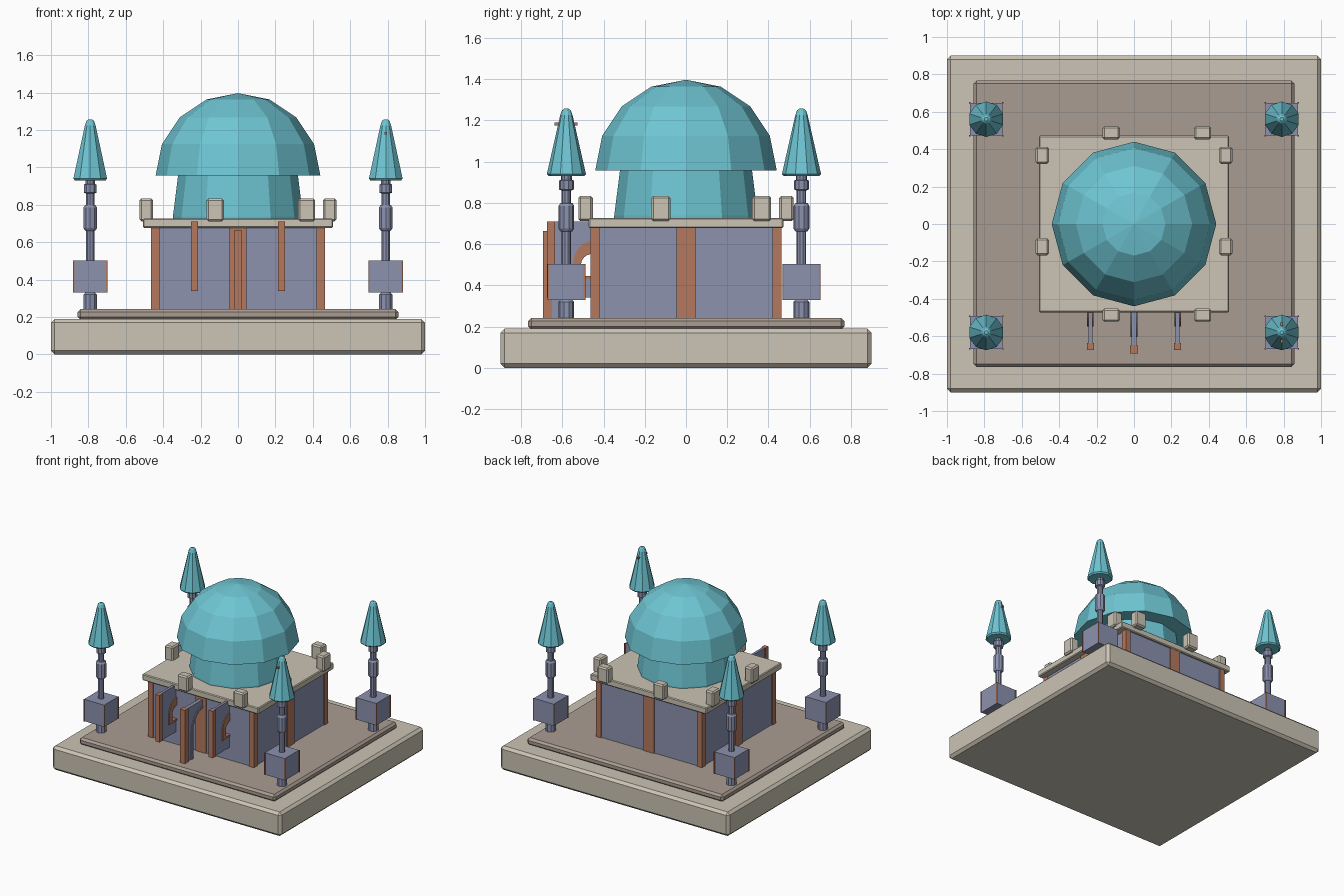
import bpy, bmesh
from math import sin, cos, pi
from mathutils import Matrix, Vector

if "Cube" in bpy.data.objects:
    bpy.data.objects.remove(bpy.data.objects["Cube"])


def material(name, rgb):
    m = bpy.data.materials.new(name)
    m.use_nodes = True
    m.diffuse_color = (*rgb, 1)
    m.node_tree.nodes["Principled BSDF"].inputs["Base Color"].default_value = (*rgb, 1)
    return m


TEAL = material("teal tile", (0.155, 0.56, 0.65))
CREAM = material("cream stone", (0.60, 0.555, 0.46))
TAUPE = material("taupe paving", (0.40, 0.335, 0.285))
BLUE = material("dusty blue plaster", (0.262, 0.287, 0.43))
CLAY = material("terracotta trim", (0.46, 0.19, 0.11))


def finish(name, bm, mat):
    bmesh.ops.recalc_face_normals(bm, faces=bm.faces)
    mesh = bpy.data.meshes.new(name)
    bm.to_mesh(mesh)
    bm.free()
    mesh.materials.append(mat)
    ob = bpy.data.objects.new(name, mesh)
    bpy.context.scene.collection.objects.link(ob)
    return ob


def box(name, x, y, z, mat, bevel=0):
    """Box from (low, high) ranges on each axis, with optional chamfer."""
    bm = bmesh.new()
    bmesh.ops.create_cube(bm, size=1)
    for v in bm.verts:
        v.co = Vector([r[0] if c < 0 else r[1] for c, r in zip(v.co, (x, y, z))])
    if bevel:
        bmesh.ops.bevel(bm, geom=bm.edges[:], offset=bevel, segments=1,
                        affect='EDGES', clamp_overlap=True)
    return finish(name, bm, mat)


def lathe(name, profile, sides, mat, at=(0, 0)):
    """Faceted solid of revolution from (radius, height) points."""
    bm = bmesh.new()
    rings = []
    for r, z in profile:
        angles = [pi / 2 + 2 * pi * i / sides for i in range(sides)]
        rings.append([bm.verts.new((at[0] + r * cos(a), at[1] + r * sin(a), z))
                      for a in angles])
    for low, high in zip(rings, rings[1:]):
        for i in range(sides):
            j = (i + 1) % sides
            bm.faces.new((low[i], low[j], high[j], high[i]))
    bm.faces.new(rings[0])
    bm.faces.new(rings[-1])
    bmesh.ops.remove_doubles(bm, verts=bm.verts, dist=0.0005)
    return finish(name, bm, mat)


def slab(name, outline, x, half, mat):
    """Upright plate: a (y, z) outline given thickness along x."""
    bm = bmesh.new()
    face = bm.faces.new([bm.verts.new((x - half, y, z)) for y, z in outline])
    out = bmesh.ops.extrude_face_region(bm, geom=[face])
    moved = [g for g in out["geom"] if isinstance(g, bmesh.types.BMVert)]
    bmesh.ops.translate(bm, verts=moved, vec=(2 * half, 0, 0))
    return finish(name, bm, mat)


WALL_Y = -0.455


def half_arch(width, bottom, spring, top, steps=6):
    """Half arch from the wall outwards and down to the sill."""
    arc = [(WALL_Y - width * sin(pi / 2 * i / steps),
            spring + (top - spring) * cos(pi / 2 * i / steps)) for i in range(steps + 1)]
    return arc + [(WALL_Y - width, bottom)]


# Plinth and paved terrace
box("plinth", (-1, 1), (-0.9, 0.9), (0, 0.19), CREAM, 0.02)
box("terrace", (-0.857, 0.857), (-0.765, 0.768), (0.185, 0.242), TAUPE, 0.016)

# Hall with corner and middle pilasters
W = 0.464
box("hall_walls", (-0.455, 0.455), (-0.455, 0.455), (0.24, 0.69), BLUE)
for sx in (-1, 1):
    for sy in (-1, 1):
        box("corner_pilaster", sorted((sx * 0.42, sx * W)), sorted((sy * 0.42, sy * W)),
            (0.24, 0.69), CLAY)
for s in (-1, 1):
    out = sorted((s * 0.44, s * W))
    box("side_pilaster", out, (-0.045, 0.045), (0.24, 0.69), CLAY)
    box("end_pilaster", (-0.045, 0.045), out, (0.24, 0.69), CLAY)

# Roof slab and parapet blocks
box("roof_slab", (-0.508, 0.508), (-0.472, 0.472), (0.677, 0.727), CREAM, 0.006)
for t in (-0.122, 0.367):
    span = (t - 0.046, t + 0.046)
    for s in (-1, 1):
        box("side_parapet_block", sorted((s * 0.455, s * 0.526)), span,
            (0.712, 0.834), CREAM, 0.01)
        box("end_parapet_block", span, sorted((s * 0.452, s * 0.522)),
            (0.712, 0.834), CREAM, 0.01)

# Drum and faceted dome
lathe("drum", [(0.348, 0.727), (0.348, 0.738), (0.32, 0.96)], 12, TEAL)
dome = [(0.44 * cos(pi / 8 * i), 0.957 + 0.44 * sin(pi / 8 * i)) for i in range(5)]
lathe("dome", dome, 12, TEAL)

# Window screens standing out from the front wall
for x in (-0.233, 0.233):
    notch = half_arch(0.06, 0.438, 0.50, 0.57)
    slab("window_screen", [(WALL_Y, 0.71)] + notch +
         [(WALL_Y, 0.438), (WALL_Y, 0.34), (-0.64, 0.34), (-0.64, 0.71)], x, 0.01, BLUE)
    inner = half_arch(0.054, 0.445, 0.50, 0.552)
    outer = half_arch(0.092, 0.43, 0.505, 0.615)
    slab("window_frame", inner + [(WALL_Y, 0.445), (WALL_Y, 0.43)] + outer[::-1],
         x, 0.017, CLAY)
    box("window_screen_post", (x - 0.018, x + 0.018), (-0.673, -0.635), (0.34, 0.71), CLAY)

# Door screen with arched opening
door = half_arch(0.13, 0.24, 0.46, 0.60)
slab("door_screen", [(WALL_Y, 0.66)] + door + [(-0.655, 0.24), (-0.655, 0.66)],
     0, 0.014, BLUE)
rim = half_arch(0.15, 0.24, 0.46, 0.62)
slab("door_rim", door + rim[::-1], 0, 0.02, BLUE)
box("door_screen_post", (-0.021, 0.021), (-0.693, -0.65), (0.24, 0.664), CLAY)

# Corner towers
SHAFT = [(0.038, 0.24), (0.038, 0.32), (0.023, 0.335), (0.023, 0.66), (0.03, 0.663),
         (0.038, 0.675), (0.038, 0.785), (0.03, 0.798), (0.023, 0.80), (0.023, 0.86),
         (0.036, 0.865), (0.036, 0.908), (0.026, 0.912), (0.026, 0.94)]
CAP = [(0.086, 0.93), (0.095, 0.94), (0.092, 0.952), (0.03, 1.225), (0.022, 1.248),
       (0.01, 1.257)]
B = 0.088
for cx in (-0.79, 0.79):
    for cy in (-0.58, 0.56):
        lathe("tower_shaft", SHAFT, 10, BLUE, (cx, cy))
        lathe("tower_cap", CAP, 10, TEAL, (cx, cy))
        box("tower_block", (cx - B, cx + B), (cy - B, cy + B), (0.33, 0.503), BLUE)
        for sx in (-1, 1):
            for sy in (-1, 1):
                ex, ey = cx + sx * B, cy + sy * B
                box("tower_block_edge", (ex - 0.004, ex + 0.004), (ey - 0.004, ey + 0.004),
                    (0.33, 0.503), CLAY)

# Small peg through one tower cap
box("cap_peg", (0.784, 0.796), (-0.637, -0.525), (1.176, 1.19), CLAY)
